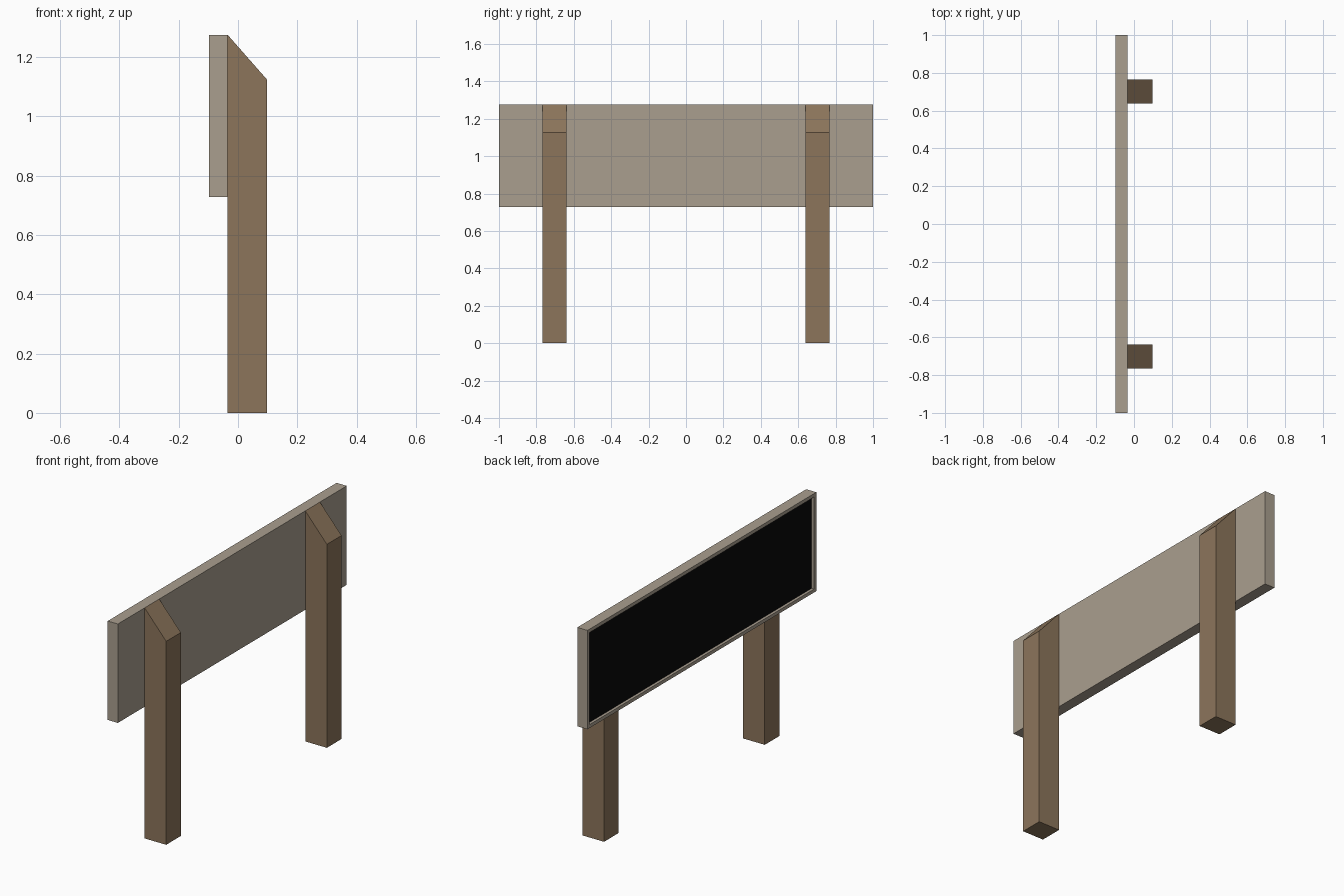
import bpy, bmesh

if "Cube" in bpy.data.objects:
    bpy.data.objects.remove(bpy.data.objects["Cube"])


def material(name, rgb):
    m = bpy.data.materials.new(name)
    m.diffuse_color = (*rgb, 1)
    m.use_nodes = True
    m.node_tree.nodes["Principled BSDF"].inputs["Base Color"].default_value = m.diffuse_color
    return m


grey_wood = material("weathered_grey_wood", (0.40, 0.345, 0.275))
brown_wood = material("brown_wood", (0.262, 0.178, 0.105))
black = material("black_panel", (0.003, 0.003, 0.003))

X_FRONT, X_JOIN, X_BACK = -0.097, -0.035, 0.097
Z_TOP = 1.275


def prism(name, profile, y0, y1, mats):
    """Extrude an x-z profile along y."""
    bm = bmesh.new()
    face = bm.faces.new([bm.verts.new((x, y0, z)) for x, z in profile])
    ext = bmesh.ops.extrude_face_region(bm, geom=[face])
    verts = [v for v in ext["geom"] if isinstance(v, bmesh.types.BMVert)]
    bmesh.ops.translate(bm, vec=(0, y1 - y0, 0), verts=verts)
    bmesh.ops.recalc_face_normals(bm, faces=bm.faces[:])
    mesh = bpy.data.meshes.new(name)
    bm.to_mesh(mesh)
    bm.free()
    for m in mats:
        mesh.materials.append(m)
    obj = bpy.data.objects.new(name, mesh)
    bpy.context.collection.objects.link(obj)
    return obj


# Sign board with a recessed black panel on its -x face
board = prism("sign_board",
              [(X_FRONT, 0.728), (X_JOIN, 0.728), (X_JOIN, Z_TOP), (X_FRONT, Z_TOP)],
              -1, 1, [grey_wood, black])
bm = bmesh.new()
bm.from_mesh(board.data)
panel = min(bm.faces, key=lambda f: f.calc_center_median().x)
bmesh.ops.inset_region(bm, faces=[panel], thickness=0.027)
floor = bmesh.ops.extrude_face_region(bm, geom=[panel])["geom"]
bmesh.ops.delete(bm, geom=[panel], context="FACES_ONLY")
bmesh.ops.translate(bm, vec=(0.015, 0, 0),
                    verts=[v for v in floor if isinstance(v, bmesh.types.BMVert)])
for f in floor:
    if isinstance(f, bmesh.types.BMFace):
        f.material_index = 1
bmesh.ops.recalc_face_normals(bm, faces=bm.faces[:])
bm.to_mesh(board.data)
bm.free()

# Two posts with slanted tops behind the board
post_profile = [(X_JOIN, 0), (X_BACK, 0), (X_BACK, 1.125), (X_JOIN, Z_TOP)]
for side, y in (("left", 0.702), ("right", -0.702)):
    prism(side + "_post", post_profile, y - 0.064, y + 0.064, [brown_wood])
